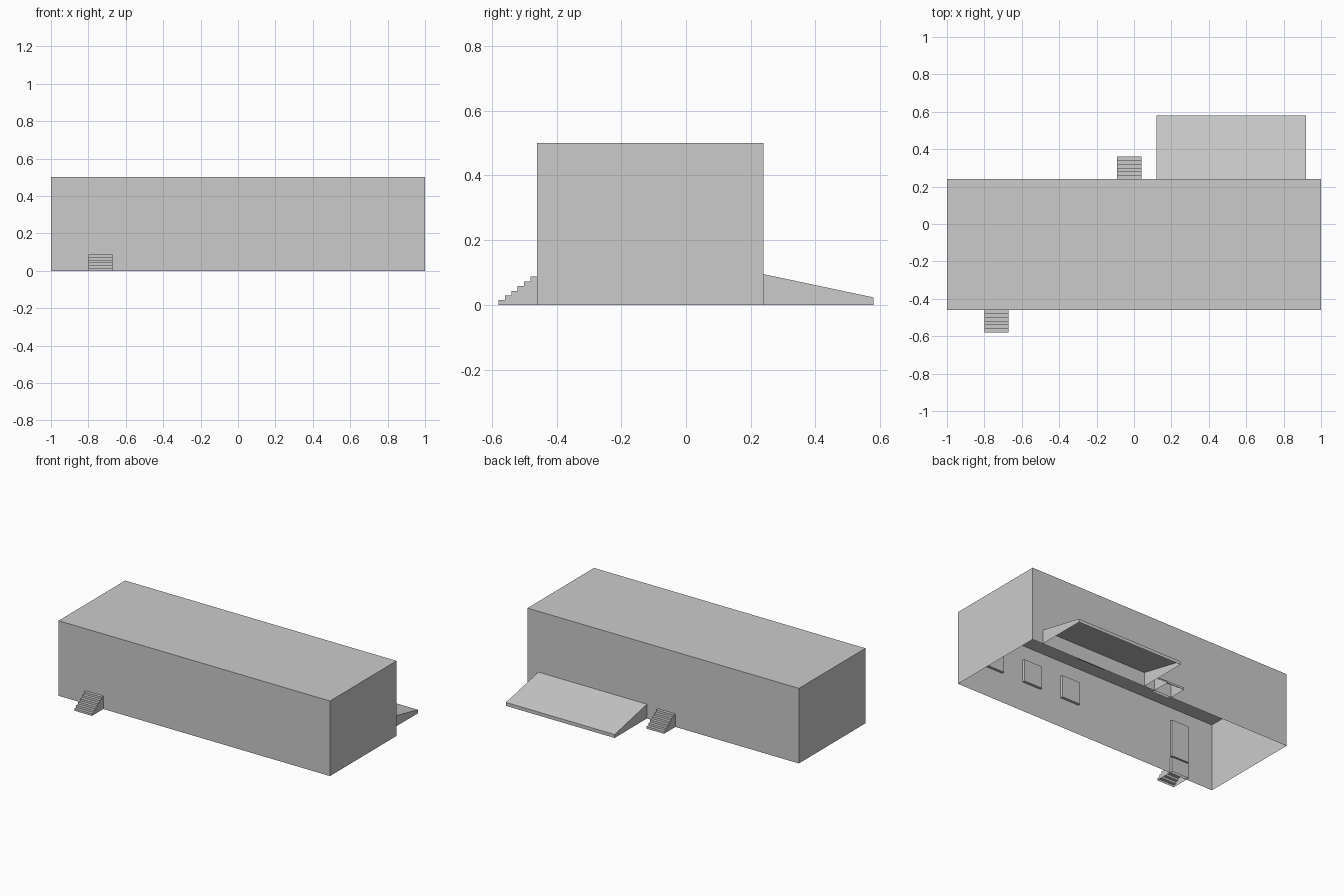
import bpy
import bmesh

cube = bpy.data.objects.get("Cube")
if cube:
    bpy.data.objects.remove(cube, do_unlink=True)

grey = bpy.data.materials.new("plain_grey")
grey.use_nodes = True
GREY = (0.6, 0.6, 0.6, 1)
grey.diffuse_color = GREY
grey.node_tree.nodes["Principled BSDF"].inputs["Base Color"].default_value = GREY

FRONT, BACK = -0.46, 0.24
HEIGHT, CEILING = 0.5, 0.455
RUN, RISE, STEPS = 0.02, 0.0145, 6


def finish(name, bm):
    mesh = bpy.data.meshes.new(name)
    bm.to_mesh(mesh)
    bm.free()
    mesh.materials.append(grey)
    obj = bpy.data.objects.new(name, mesh)
    bpy.context.collection.objects.link(obj)
    return obj


def extrude_profile(name, profile, x0, x1):
    """Sweep a closed (y, z) profile along x, leaving the ground side open."""
    bm = bmesh.new()
    face = bm.faces.new([bm.verts.new((x0, y, z)) for y, z in profile])
    geom = bmesh.ops.extrude_face_region(bm, geom=[face], use_keep_orig=True)["geom"]
    moved = [g for g in geom if isinstance(g, bmesh.types.BMVert)]
    bmesh.ops.translate(bm, verts=moved, vec=(x1 - x0, 0, 0))
    bmesh.ops.recalc_face_normals(bm, faces=bm.faces)
    ground = [f for f in bm.faces if all(v.co.z < 0.001 for v in f.verts)]
    bmesh.ops.delete(bm, geom=ground, context="FACES")
    return finish(name, bm)


def box(name, x0, x1, y0, y1, z0, z1):
    return extrude_profile(name, [(y0, z0), (y1, z0), (y1, z1), (y0, z1)], x0, x1)


def stairs(name, x0, x1, wall, out):
    """Flight climbing to a wall; out is the outward y direction."""
    profile = [(wall + out * RUN * STEPS, 0)]
    for i in range(STEPS + 1):
        y = wall + out * RUN * (STEPS - i)
        profile += [(y, RISE * (i + 1)), (y - out * RUN, RISE * (i + 1))]
    profile.append((wall - out * RUN, 0))
    extrude_profile(name, profile, x0, x1)


# Main building shell, open underneath
box("building_shell", -1, 1, FRONT, BACK, 0, HEIGHT)

# Flat ceiling under the roof
bm = bmesh.new()
corners = [(-1, FRONT), (-1, BACK), (1, BACK), (1, FRONT)]
bm.faces.new([bm.verts.new((x, y, CEILING)) for x, y in corners])
finish("ceiling", bm)

# Loading ramp with a low front lip
extrude_profile("back_ramp", [(BACK, 0), (BACK, 0.095), (0.58, 0.023), (0.58, 0)], 0.12, 0.92)

# Entrance stairs
stairs("front_stairs", -0.80, -0.67, FRONT, -1)
stairs("back_stairs", -0.09, 0.04, BACK, 1)

# Doors and windows set on the inner side of the walls
box("front_door", -0.80, -0.67, FRONT + 0.002, FRONT + 0.02, 0.11, 0.36)
box("back_door", -0.09, 0.04, BACK - 0.02, BACK - 0.002, 0.11, 0.36)
box("loading_door", 0.43, 0.63, BACK - 0.02, BACK - 0.002, 0.01, 0.36)
for i in range(3):
    x = 0.125 + 0.3 * i
    box(f"front_window_{i + 1}", x - 0.07, x + 0.07, FRONT + 0.002, FRONT + 0.02, 0.2, 0.35)
